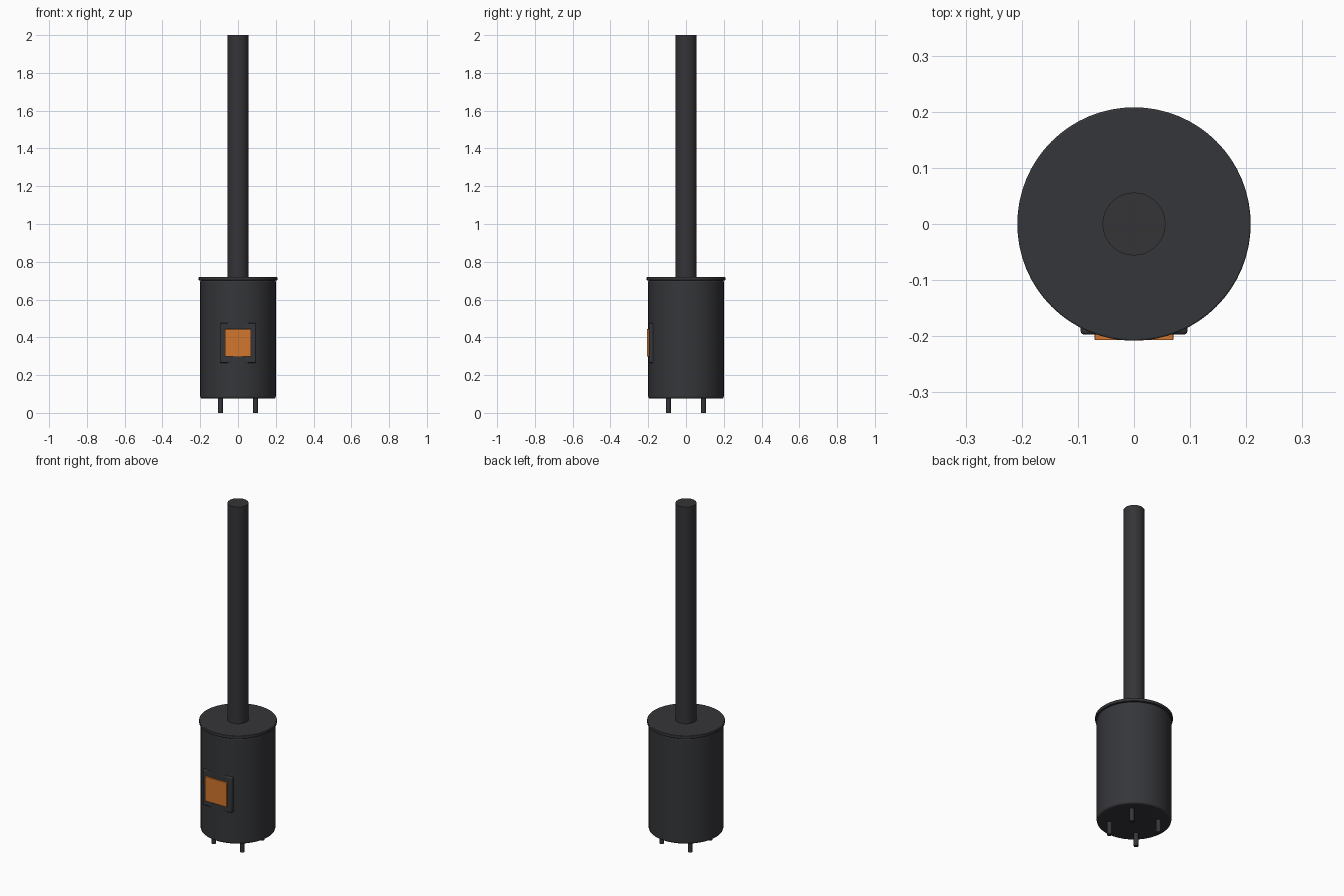
import bpy
import math

cube = bpy.data.objects.get("Cube")
if cube:
    bpy.data.objects.remove(cube, do_unlink=True)


def material(name, color):
    m = bpy.data.materials.new(name)
    m.use_nodes = True
    m.diffuse_color = (*color, 1)
    m.node_tree.nodes["Principled BSDF"].inputs["Base Color"].default_value = (*color, 1)
    return m


iron = material("dark iron", (0.036, 0.037, 0.042))
pipe_steel = material("pipe steel", (0.035, 0.034, 0.039))
fire = material("fire orange", (0.65, 0.18, 0.027))


def finish(name, mat, bevel):
    """Name and colour the active part, round its rims and shade it."""
    o = bpy.context.object
    o.name = name
    o.data.materials.append(mat)
    if bevel:
        b = o.modifiers.new("rounded rims", "BEVEL")
        b.width = bevel
        b.segments = 3
        b.limit_method = "ANGLE"
        b.angle_limit = math.radians(40)
    bpy.ops.object.shade_smooth_by_angle(angle=math.radians(35))
    return o


def cylinder(name, radius, z0, z1, mat, bevel=0, x=0, y=0, sides=64):
    bpy.ops.mesh.primitive_cylinder_add(vertices=sides, radius=radius, depth=z1 - z0,
                                        location=(x, y, (z0 + z1) / 2))
    return finish(name, mat, bevel)


def box(name, half_width, y0, y1, z0, z1, mat, bevel):
    bpy.ops.mesh.primitive_cube_add(size=1, location=(0, (y0 + y1) / 2, (z0 + z1) / 2))
    o = bpy.context.object
    o.scale = (2 * half_width, y1 - y0, z1 - z0)
    bpy.ops.object.transform_apply(location=False, rotation=False, scale=True)
    return finish(name, mat, bevel)


# Firebox drum, overhanging lid and chimney
cylinder("stove_body", 0.2, 0.076, 0.704, iron, 0.01)
cylinder("top_plate", 0.208, 0.702, 0.72, iron, 0.003)
cylinder("flue_pipe", 0.056, 0.715, 2.0, pipe_steel, sides=48)

# Door frame set into the drum, with the glowing window in front
box("door_frame", 0.095, -0.197, -0.165, 0.265, 0.475, iron, 0.006)
box("door_window", 0.07, -0.207, -0.19, 0.299, 0.443, fire, 0.001)

# Four legs
for side, x in (("left", 0.093), ("right", -0.093)):
    for end, y in (("front", -0.093), ("back", 0.093)):
        cylinder(f"{end}_{side}_leg", 0.013, 0, 0.09, iron, x=x, y=y, sides=20)
